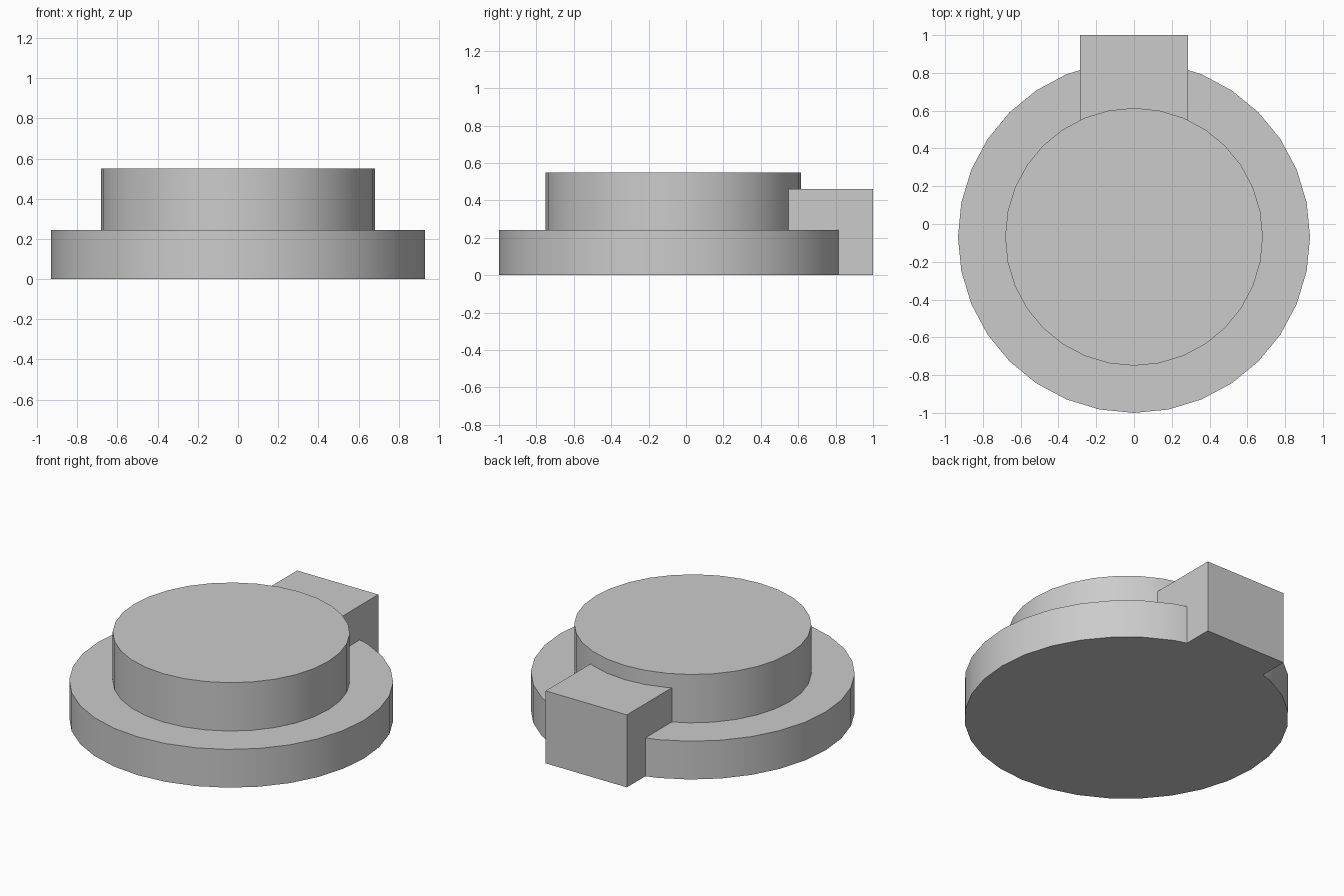
import bpy
import math

default_cube = bpy.data.objects.get("Cube")
if default_cube:
    bpy.data.objects.remove(default_cube, do_unlink=True)

CENTRE_Y = -0.068
SIDES = 32

grey = bpy.data.materials.new("plain grey")
grey.use_nodes = True
colour = (0.6, 0.6, 0.6, 1)
grey.diffuse_color = colour
grey.node_tree.nodes["Principled BSDF"].inputs["Base Color"].default_value = colour


def disc(name, radius, bottom, top):
    bpy.ops.mesh.primitive_cylinder_add(
        vertices=SIDES, radius=radius, depth=top - bottom,
        location=(0, CENTRE_Y, (bottom + top) / 2))
    part = bpy.context.object
    part.name = name
    part.data.materials.append(grey)
    return part


def block(name, half_width, front, back, top):
    bpy.ops.mesh.primitive_cube_add(
        size=1, location=(0, (front + back) / 2, top / 2))
    part = bpy.context.object
    part.name = name
    part.scale = (2 * half_width, back - front, top)
    bpy.ops.object.transform_apply(location=False, rotation=False, scale=True)
    part.data.materials.append(grey)
    return part


# Wide base, raised hub and rear block
body = disc("stepped_disc_body", 0.932, 0, 0.243)
hub = disc("raised_hub", 0.682, 0.1, 0.55)
rear_block = block("rear_block", 0.285, 0.3, 1.0, 0.46)

# Fuse the parts into one solid
for part in (hub, rear_block):
    bpy.ops.object.select_all(action='DESELECT')
    body.select_set(True)
    bpy.context.view_layer.objects.active = body
    union = body.modifiers.new("union", 'BOOLEAN')
    union.operation = 'UNION'
    union.solver = 'EXACT'
    union.object = part
    bpy.ops.object.modifier_apply(modifier=union.name)
    bpy.data.objects.remove(part, do_unlink=True)

# Smooth round walls, sharp rims
body.select_set(True)
bpy.context.view_layer.objects.active = body
bpy.ops.object.shade_smooth_by_angle(angle=math.radians(30))
